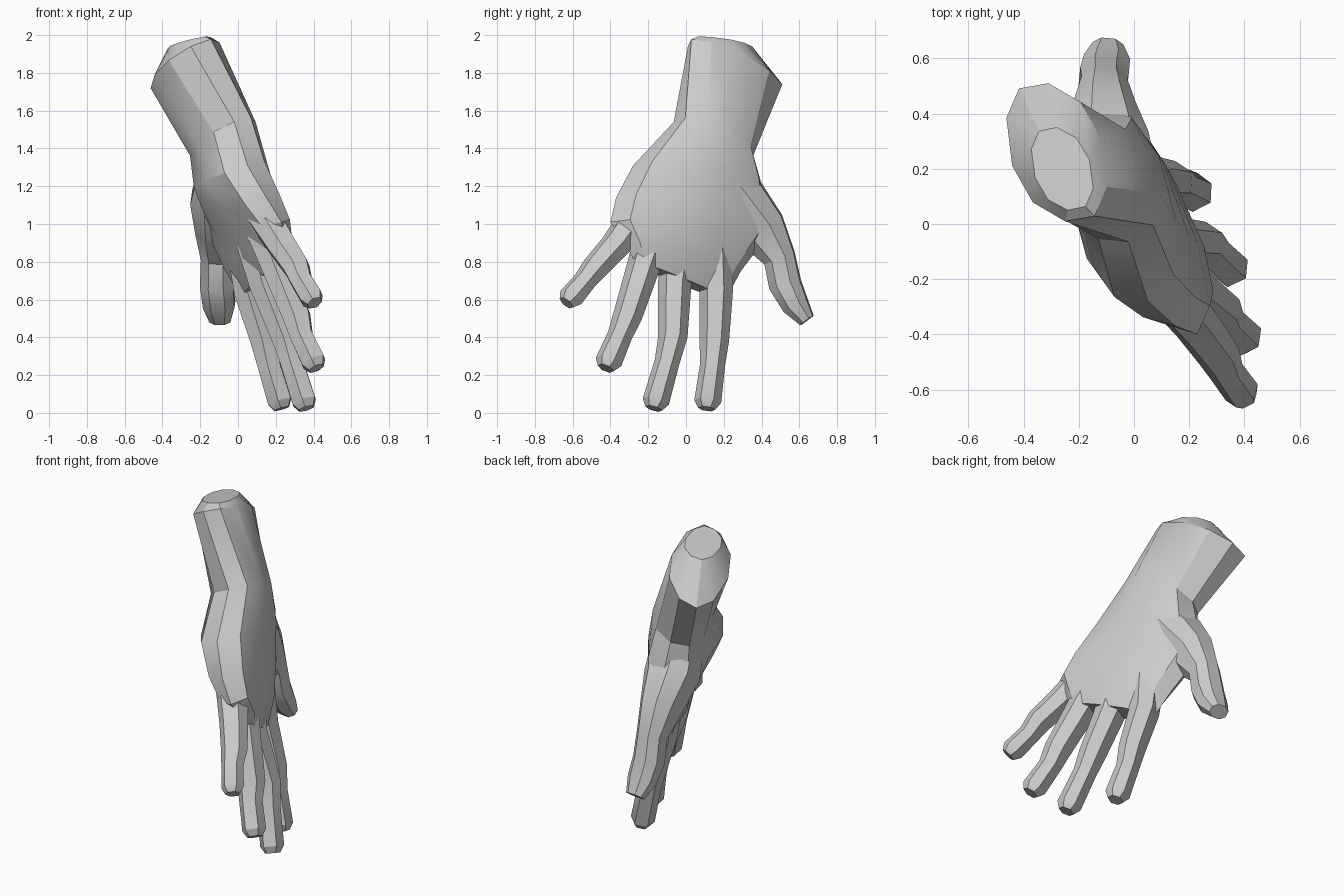
import bpy, bmesh, math
from mathutils import Vector

cube = bpy.data.objects.get("Cube")
if cube:
    bpy.data.objects.remove(cube, do_unlink=True)

clay = bpy.data.materials.new("clay_grey")
clay.use_nodes = True
GREY = (0.6, 0.6, 0.6, 1)
clay.diffuse_color = GREY
clay.node_tree.nodes["Principled BSDF"].inputs["Base Color"].default_value = GREY


def loft(name, rings, sides, turn=0.0, power=0.9):
    """Skin over rings given as (centre, half-width vector, half-thickness vector)."""
    bm = bmesh.new()
    loops = []
    for c, u, n in rings:
        loop = []
        for i in range(sides):
            a = math.tau * (i + turn) / sides
            x, y = (math.copysign(abs(t) ** power, t) for t in (math.cos(a), math.sin(a)))
            loop.append(bm.verts.new(Vector(c) + Vector(u) * x + Vector(n) * y))
        loops.append(loop)
    for a, b in zip(loops, loops[1:]):
        for i in range(sides):
            j = (i + 1) % sides
            bm.faces.new((a[i], a[j], b[j], b[i]))
    bm.faces.new(loops[0])
    bm.faces.new(loops[-1])
    bmesh.ops.recalc_face_normals(bm, faces=bm.faces)
    mesh = bpy.data.meshes.new(name)
    bm.to_mesh(mesh)
    bm.free()
    obj = bpy.data.objects.new(name, mesh)
    bpy.context.collection.objects.link(obj)
    mesh.materials.append(clay)
    bpy.ops.object.select_all(action="DESELECT")
    obj.select_set(True)
    bpy.context.view_layer.objects.active = obj
    bpy.ops.object.shade_smooth_by_angle(angle=math.radians(30))
    return obj


def digit(name, path, sizes, across, sides=6):
    """Tapering finger along a path; sizes are (half width, half thickness)."""
    pts = [Vector(p) for p in path]
    rings = []
    for i, (p, (w, t)) in enumerate(zip(pts, sizes)):
        d = (pts[min(i + 1, len(pts) - 1)] - pts[max(i - 1, 0)]).normalized()
        u = Vector(across)
        u = (u - d * u.dot(d)).normalized()
        rings.append((p, u * w, d.cross(u) * t))
    return loft(name, rings, sides, turn=0.5)


# Domed forearm stump, wrist and palm as one skin
loft("wrist_and_palm", [
    ((-.26, .20, 1.96), (.02, -.15, .02), (.11, -.02, .025)),
    ((-.28, .26, 1.84), (.03, -.25, .10), (.18, -.04, .09)),
    ((-.08, .145, 1.45), (.06, -.21, .09), (.16, .04, .06)),
    ((-.04, .06, 1.26), (.09, -.34, .05), (.17, .07, .05)),
    ((.01, .03, 1.11), (.14, -.40, .03), (.15, .06, .04)),
    ((.06, .02, .98), (.17, -.42, .03), (.12, .05, .03)),
    ((.11, -.02, .83), (.14, -.31, .08), (.10, .05, .02)),
    ((.14, -.03, .70), (.11, -.24, .10), (.055, .025, .01)),
], 10)

# Four fingers, each from inside the palm through its joints to the tip
ACROSS = (.37, -.87, .35)
FINGERS = {
    "index_finger": [(.03, .15, .88), (.06, .16, .64), (.14, .15, .38), (.165, .14, .25), (.22, .115, .06)],
    "middle_finger": [(.08, -.03, .90), (.14, -.06, .68), (.25, -.07, .40), (.285, -.10, .27), (.35, -.16, .06)],
    "ring_finger": [(.13, -.16, .97), (.21, -.23, .76), (.31, -.31, .51), (.335, -.35, .41), (.40, -.41, .27)],
    "little_finger": [(.13, -.25, 1.05), (.23, -.37, .89), (.31, -.48, .77), (.335, -.535, .70), (.39, -.61, .61)],
}
SIZES = [(.10, .10), (.085, .09), (.074, .082), (.064, .068), (.07, .07), (.045, .045)]
for name, path in FINGERS.items():
    k = 0.94 if name == "little_finger" else 1
    end = Vector(path[-1])
    tip = end + (end - Vector(path[-2])).normalized() * .04
    digit(name, path + [tip], [(w * k, t * k) for w, t in SIZES], ACROSS)

# Thumb with its fleshy base
digit("thumb",
      [(-.06, .14, 1.32), (-.10, .28, 1.12), (-.11, .40, .97), (-.11, .495, .82),
       (-.11, .525, .68), (-.10, .58, .57), (-.095, .64, .49)],
      [(.15, .13), (.16, .16), (.12, .14), (.09, .09), (.095, .09), (.09, .075), (.06, .045)],
      (1, -.1, 0), 8)
